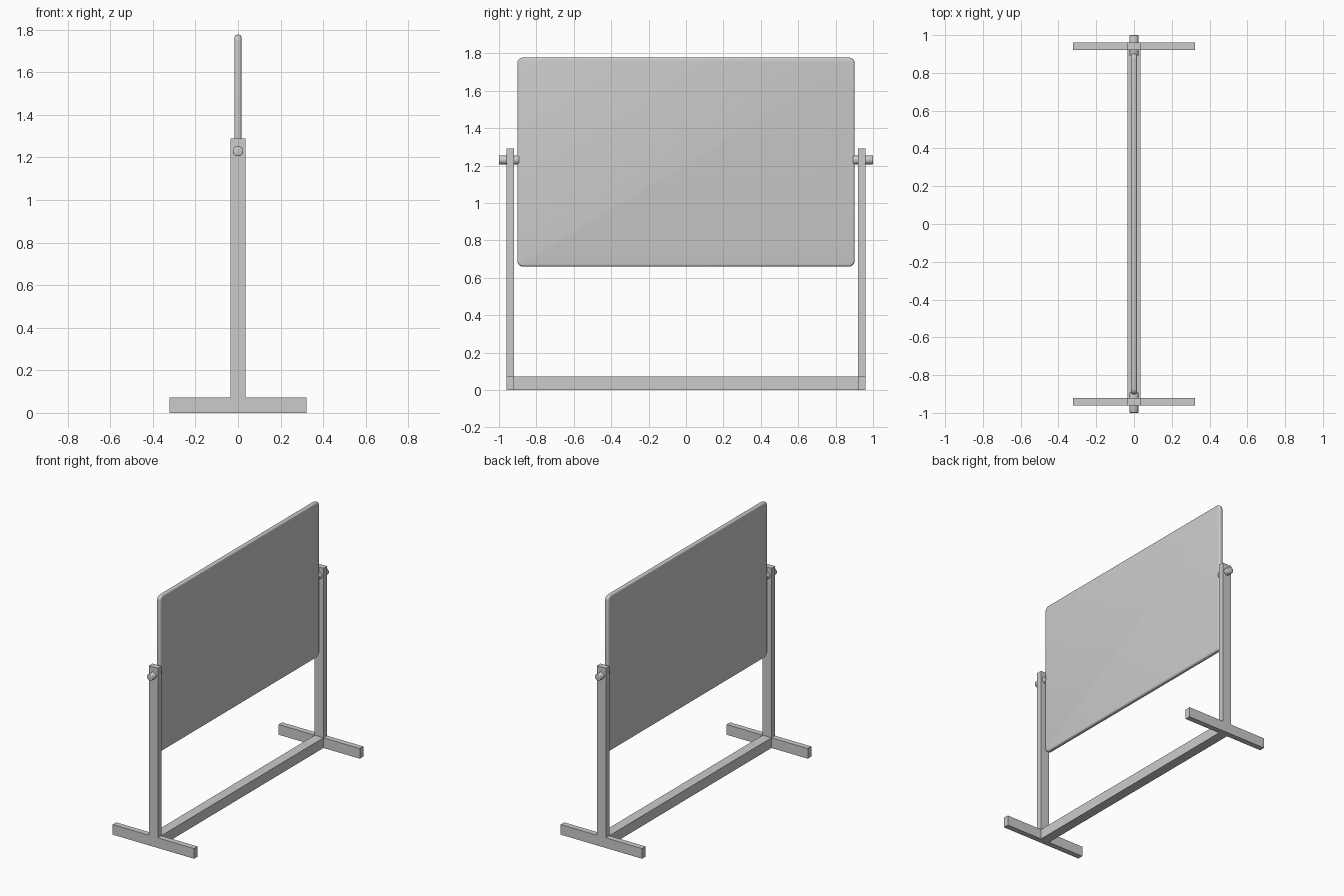
import bpy, bmesh, math
from mathutils import Matrix

cube = bpy.data.objects.get("Cube")
if cube:
    bpy.data.objects.remove(cube, do_unlink=True)

grey = bpy.data.materials.new("light_grey")
grey.use_nodes = True
colour = (0.6, 0.6, 0.6, 1)
grey.diffuse_color = colour
grey.node_tree.nodes["Principled BSDF"].inputs["Base Color"].default_value = colour


def make_object(name, bm):
    mesh = bpy.data.meshes.new(name)
    bm.to_mesh(mesh)
    bm.free()
    mesh.materials.append(grey)
    obj = bpy.data.objects.new(name, mesh)
    bpy.context.collection.objects.link(obj)
    return obj


def box_mesh(low, high):
    bm = bmesh.new()
    bmesh.ops.create_cube(bm, size=1)
    for v in bm.verts:
        v.co = [(a + b) / 2 + c * (b - a) for a, b, c in zip(low, high, v.co)]
    return bm


def smooth(obj, degrees):
    bpy.ops.object.select_all(action='DESELECT')
    obj.select_set(True)
    bpy.context.view_layer.objects.active = obj
    bpy.ops.object.shade_smooth_by_angle(angle=math.radians(degrees))


HALF = 0.035       # half width of the square bars
BAR_TOP = 0.073
INNER, OUTER = 0.92, 0.96
PIVOT_Z = 1.23

# Uprights, feet and pivot pins at both ends
for side, s in (("front", -1), ("back", 1)):
    y0, y1 = sorted((s * INNER, s * OUTER))
    make_object(side + "_post", box_mesh((-HALF, y0, 0), (HALF, y1, 1.29)))
    for half, x in (("left", 1), ("right", -1)):
        x0, x1 = sorted((x * HALF, x * 0.323))
        make_object(f"{side}_{half}_foot", box_mesh((x0, y0, 0), (x1, y1, BAR_TOP)))

    bm = bmesh.new()
    bmesh.ops.create_cone(bm, cap_ends=True, segments=24, radius1=0.024,
                          radius2=0.024, depth=0.108,
                          matrix=Matrix.Translation((0, s * 0.946, PIVOT_Z))
                          @ Matrix.Rotation(math.pi / 2, 4, 'X'))
    rims = [e for e in bm.edges if any(len(f.verts) > 4 for f in e.link_faces)]
    bmesh.ops.bevel(bm, geom=rims, offset=0.004, segments=2, profile=0.5, affect='EDGES')
    smooth(make_object(side + "_pivot_pin", bm), 60)

# Lower crossbar between the uprights
make_object("crossbar", box_mesh((-HALF, -INNER, 0), (HALF, INNER, BAR_TOP)))

# Board: rounded outline corners, then a soft rim on both faces
bm = box_mesh((-0.016, -0.902, 0.66), (0.016, 0.902, 1.777))
corners = [e for e in bm.edges if abs(e.verts[0].co.x - e.verts[1].co.x) > 0.01]
bmesh.ops.bevel(bm, geom=corners, offset=0.03, segments=6, profile=0.5, affect='EDGES')
rim = [e for e in bm.edges if abs(e.verts[0].co.x - e.verts[1].co.x) < 0.001]
bmesh.ops.bevel(bm, geom=rim, offset=0.012, segments=4, profile=0.5, affect='EDGES')
smooth(make_object("board", bm), 40)
